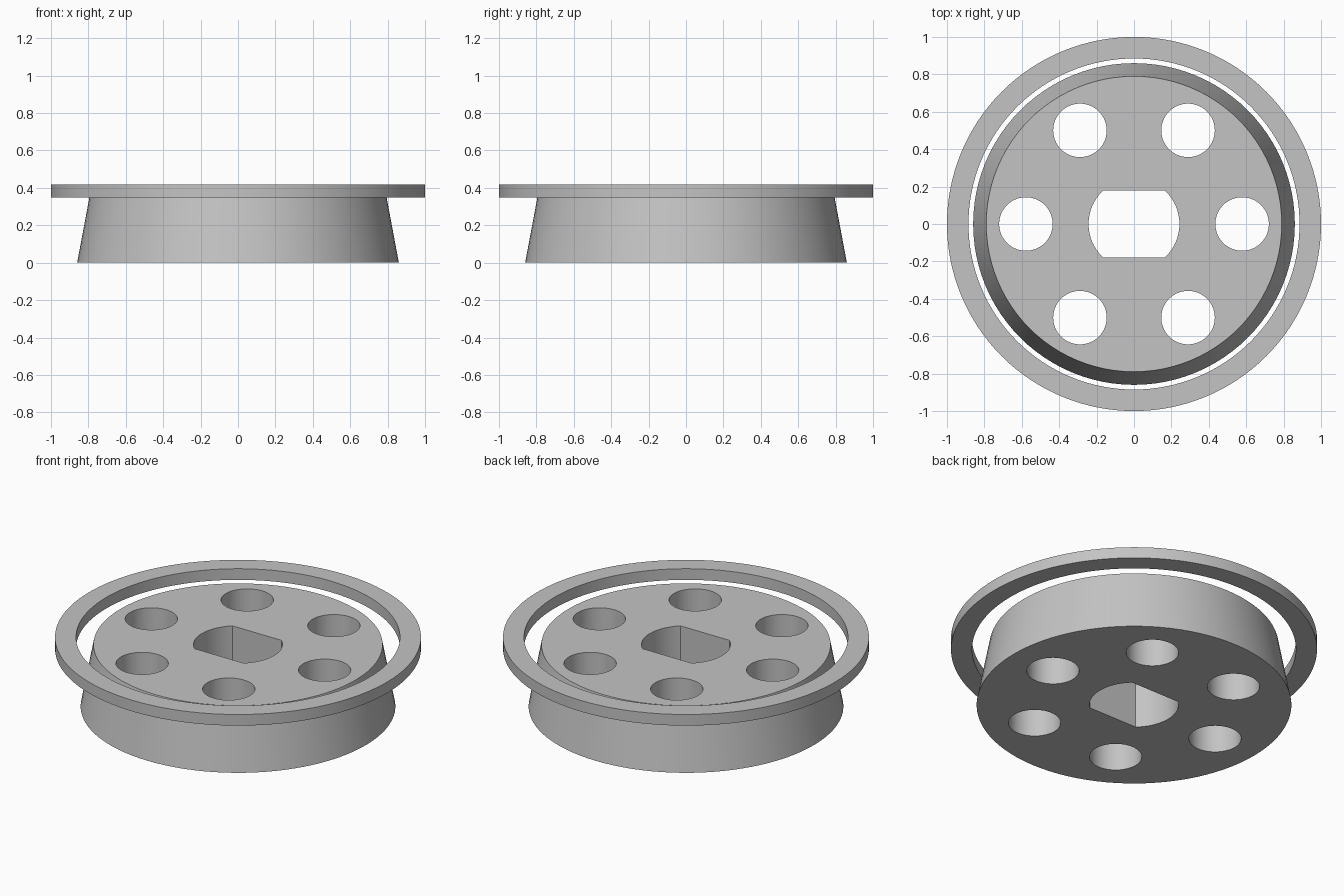
import bpy
from math import cos, sin, pi, radians

cube = bpy.data.objects.get("Cube")
if cube:
    bpy.data.objects.remove(cube, do_unlink=True)

GREY = (0.55, 0.55, 0.55, 1)
grey = bpy.data.materials.new("plain grey")
grey.use_nodes = True
grey.diffuse_color = GREY
grey.node_tree.nodes["Principled BSDF"].inputs["Base Color"].default_value = GREY


def cone(name, r1, r2, z1, z2, x=0, y=0, sides=96):
    bpy.ops.mesh.primitive_cone_add(vertices=sides, radius1=r1, radius2=r2,
                                    depth=z2 - z1, location=(x, y, (z1 + z2) / 2))
    ob = bpy.context.object
    ob.name = name
    ob.data.materials.append(grey)
    return ob


def cut(target, cutter):
    mod = target.modifiers.new("cut", 'BOOLEAN')
    mod.operation, mod.solver, mod.object = 'DIFFERENCE', 'EXACT', cutter
    bpy.context.view_layer.objects.active = target
    bpy.ops.object.modifier_apply(modifier=mod.name)
    bpy.data.objects.remove(cutter, do_unlink=True)


def smooth(ob):
    bpy.ops.object.select_all(action='DESELECT')
    ob.select_set(True)
    bpy.context.view_layer.objects.active = ob
    bpy.ops.object.shade_smooth_by_angle(angle=radians(30))


# Tapered hub disc
hub = cone("tapered_disc", 0.86, 0.79, 0, 0.373)

# Six round holes on a circle
for i in range(6):
    a = i * pi / 3
    cut(hub, cone("hole_cutter", 0.143, 0.143, -0.1, 0.5,
                  0.578 * cos(a), 0.578 * sin(a), 64))

# Central round hole with flats front and back
bore = cone("bore_cutter", 0.243, 0.243, -0.1, 0.5, sides=64)
for side in (-1, 1):
    bpy.ops.mesh.primitive_cube_add(size=1, location=(0, side * 0.68, 0.2))
    flat = bpy.context.object
    flat.scale = (1, 1, 1)
    cut(bore, flat)
cut(hub, bore)
smooth(hub)

# Separate flat ring around the top
ring = cone("outer_ring", 1, 1, 0.35, 0.417, sides=128)
cut(ring, cone("ring_cutter", 0.885, 0.885, 0.2, 0.6, sides=128))
smooth(ring)
